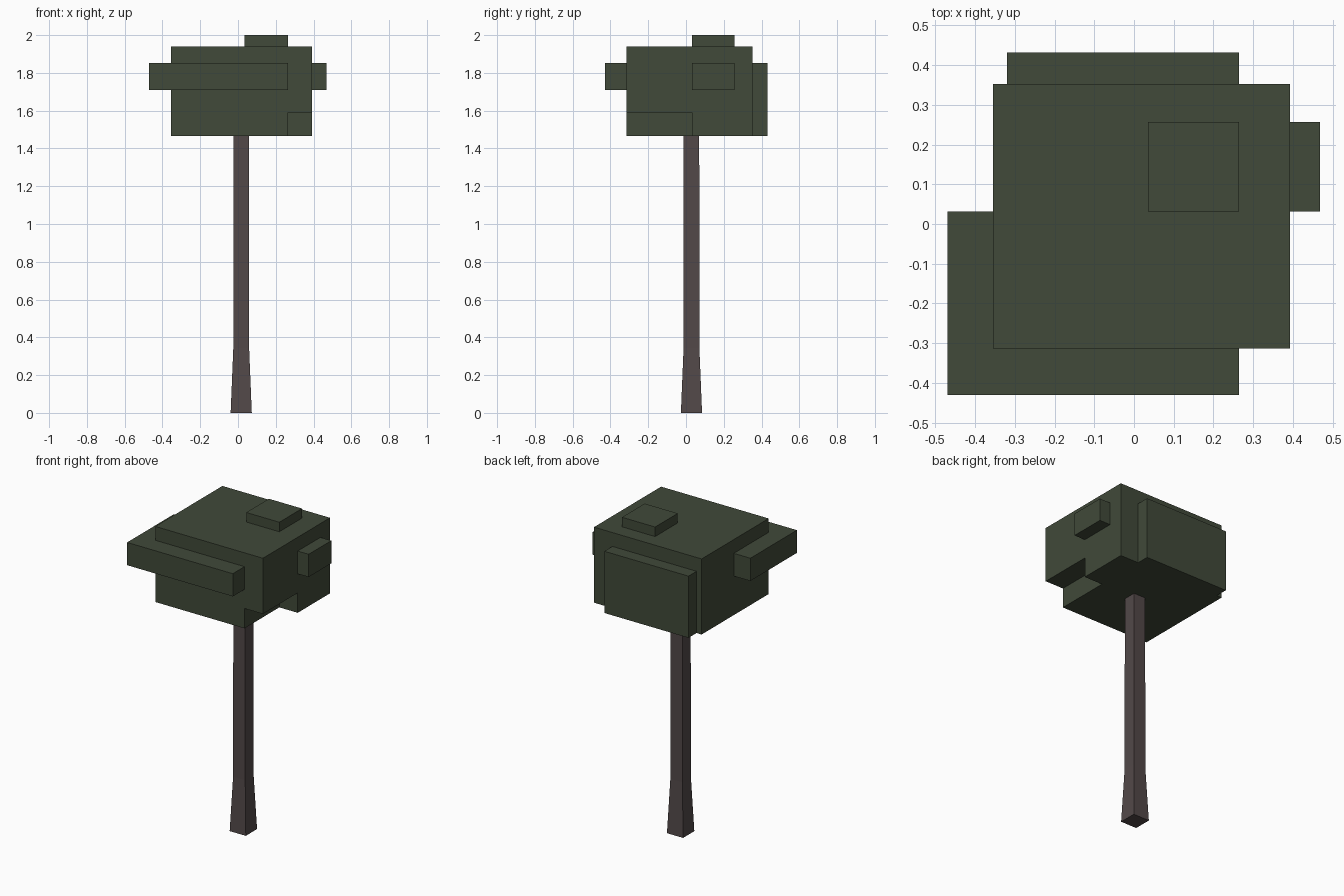
import bpy
import bmesh

default = bpy.data.objects.get("Cube")
if default:
    bpy.data.objects.remove(default, do_unlink=True)


def material(name, rgb):
    mat = bpy.data.materials.new(name)
    mat.use_nodes = True
    color = (*rgb, 1.0)
    mat.diffuse_color = color
    mat.node_tree.nodes["Principled BSDF"].inputs["Base Color"].default_value = color
    return mat


LEAF = material("dark_leaf_green", (0.052, 0.067, 0.041))
BARK = material("grey_brown_bark", (0.085, 0.066, 0.066))


def finish(name, bm, mat):
    bmesh.ops.recalc_face_normals(bm, faces=bm.faces[:])
    mesh = bpy.data.meshes.new(name)
    bm.to_mesh(mesh)
    bm.free()
    mesh.materials.append(mat)
    obj = bpy.data.objects.new(name, mesh)
    bpy.context.collection.objects.link(obj)
    return obj


def box(name, xs, ys, zs, mat=LEAF):
    """Box given by its low and high limit on each axis."""
    bm = bmesh.new()
    bmesh.ops.create_cube(bm, size=1)
    for v in bm.verts:
        v.co = [lim[c > 0] for lim, c in zip((xs, ys, zs), v.co)]
    return finish(name, bm, mat)


def square_column(name, center, sections, mat):
    """Closed square column through (height, half width) sections."""
    cx, cy = center
    bm = bmesh.new()
    rings = [[bm.verts.new((cx + sx * h, cy + sy * h, z))
              for sx, sy in ((-1, -1), (1, -1), (1, 1), (-1, 1))]
             for z, h in sections]
    for low, high in zip(rings, rings[1:]):
        for i in range(4):
            j = (i + 1) % 4
            bm.faces.new((low[i], low[j], high[j], high[i]))
    bm.faces.new(rings[0])
    bm.faces.new(rings[-1])
    return finish(name, bm, mat)


# Trunk with flared foot
square_column("trunk", (0.017, 0.029),
              [(0, 0.056), (0.34, 0.042), (1.48, 0.041)], BARK)

# Main foliage block with one lower corner cut away
crown = box("crown", (-0.355, 0.393), (-0.314, 0.352), (1.465, 1.94))
cutter = box("corner_cutter", (0.265, 0.6), (-0.6, 0.032), (1.3, 1.59))
cutter.hide_render = True
cutter.hide_viewport = False
notch = crown.modifiers.new("corner_notch", 'BOOLEAN')
notch.operation = 'DIFFERENCE'
notch.solver = 'EXACT'
notch.object = cutter
bpy.context.view_layer.objects.active = crown
bpy.ops.object.modifier_apply(modifier=notch.name)
bpy.data.objects.remove(cutter, do_unlink=True)

# Smaller leaf blocks standing out from the crown
BAND = (1.71, 1.853)
box("front_leaf_slab", (-0.47, 0.265), (-0.43, 0.032), BAND)
box("back_leaf_slab", (-0.32, 0.265), (0.3, 0.432), (1.465, 1.853)).location.z = 0
box("side_leaf_block", (0.35, 0.469), (0.032, 0.257), BAND)
box("top_leaf_block", (0.035, 0.265), (0.032, 0.257), (1.9, 2.0))
